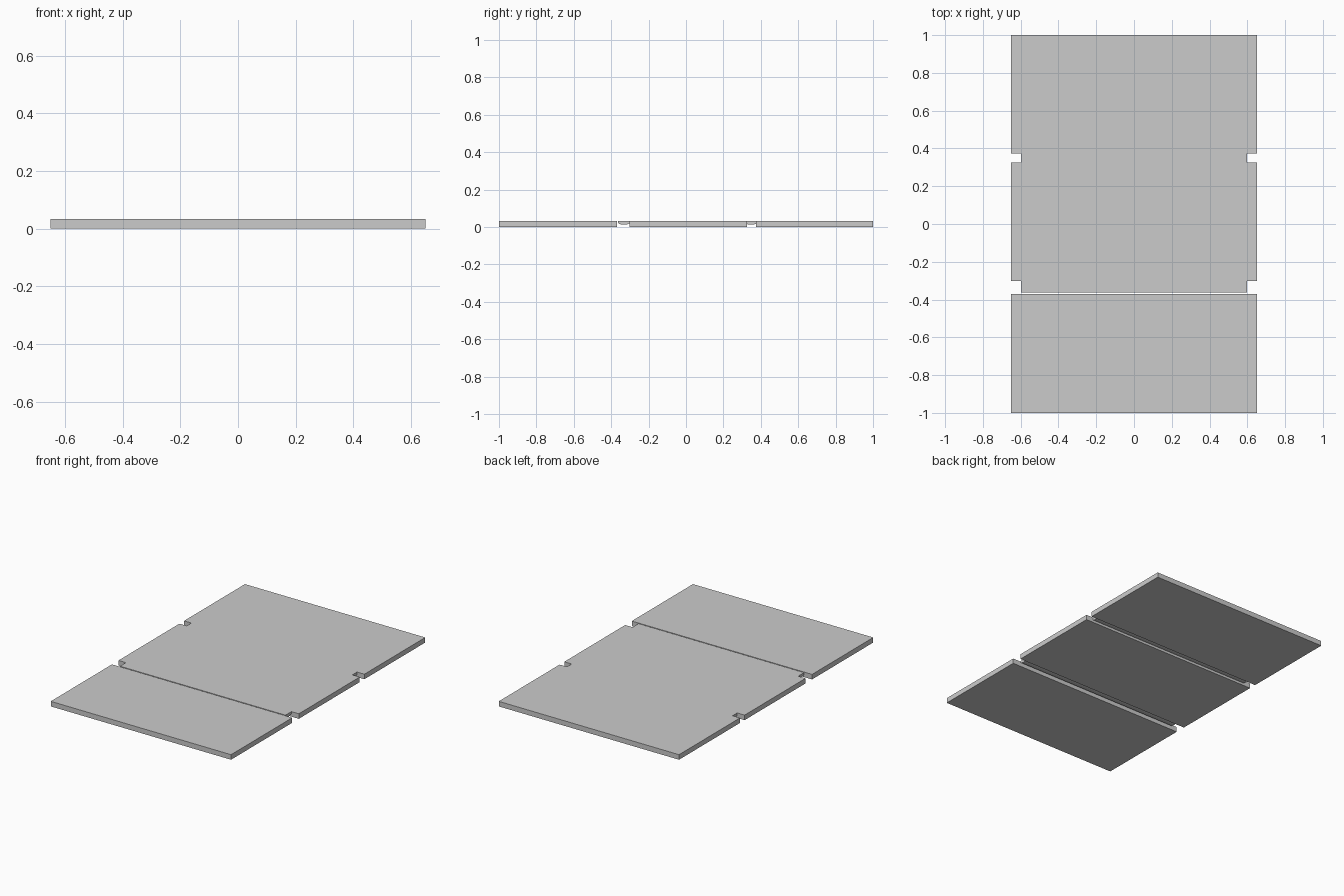
import bpy, bmesh, math

if "Cube" in bpy.data.objects:
    bpy.data.objects.remove(bpy.data.objects["Cube"])

TOP = 0.033


def extrude_x(name, profile, half):
    """Closed y-z profile extruded along x, from -half to half."""
    bm = bmesh.new()
    face = bm.faces.new([bm.verts.new((-half, y, z)) for y, z in profile])
    ext = bmesh.ops.extrude_face_region(bm, geom=[face])
    moved = [v for v in ext["geom"] if isinstance(v, bmesh.types.BMVert)]
    bmesh.ops.translate(bm, verts=moved, vec=(2 * half, 0, 0))
    bmesh.ops.recalc_face_normals(bm, faces=bm.faces)
    mesh = bpy.data.meshes.new(name)
    bm.to_mesh(mesh)
    bm.free()
    obj = bpy.data.objects.new(name, mesh)
    bpy.context.collection.objects.link(obj)
    return obj


# three rigid panels
for name, y0, y1 in (("front_panel", -1.0, -0.37),
                     ("middle_panel", -0.302, 0.325),
                     ("back_panel", 0.373, 1.0)):
    extrude_x(name, [(y0, 0), (y1, 0), (y1, TOP), (y0, TOP)], 0.65)

# two hinge strips, flat on top and rounded underneath
for name, yc in (("front_hinge", -0.332), ("back_hinge", 0.348)):
    arc = [(yc + 0.031 * math.cos(a), TOP - 0.009 + 0.012 * math.sin(a))
           for a in (math.pi + math.pi * i / 10 for i in range(11))]
    extrude_x(name, arc + [(yc + 0.031, TOP), (yc - 0.031, TOP)], 0.597)
